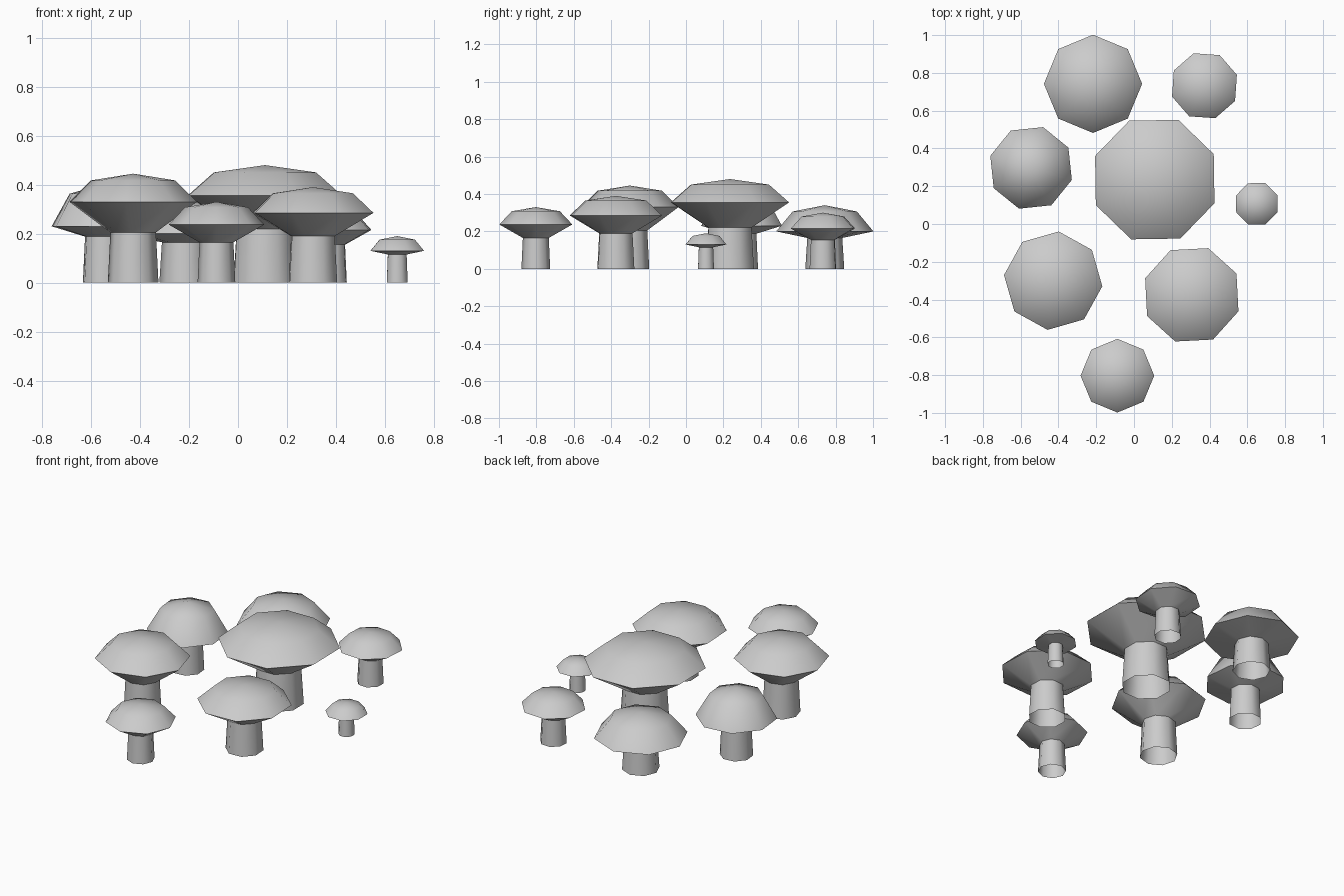
import bpy, bmesh, math

cube = bpy.data.objects.get("Cube")
if cube:
    bpy.data.objects.remove(cube, do_unlink=True)

grey = bpy.data.materials.new("plain grey")
grey.use_nodes = True
tone = (0.6, 0.6, 0.6, 1)
grey.diffuse_color = tone
grey.node_tree.nodes["Principled BSDF"].inputs["Base Color"].default_value = tone

SIDES = 8


def lathe(name, profile, centre, turn):
    """Revolve (radius, height) pairs into an eight-sided surface; radius 0 makes a tip."""
    bm = bmesh.new()
    rings = []
    for radius, z in profile:
        count = SIDES if radius else 1
        angles = [math.radians(turn) + math.tau * i / SIDES for i in range(count)]
        rings.append([bm.verts.new((radius * math.cos(a), radius * math.sin(a), z))
                      for a in angles])
    for low, high in zip(rings, rings[1:]):
        for i in range(SIDES):
            j = (i + 1) % SIDES
            if len(high) == 1:
                bm.faces.new((low[i], low[j], high[0]))
            else:
                bm.faces.new((low[i], low[j], high[j], high[i]))
    mesh = bpy.data.meshes.new(name)
    bm.to_mesh(mesh)
    bm.free()
    mesh.materials.append(grey)
    obj = bpy.data.objects.new(name, mesh)
    obj.location = (*centre, 0)
    bpy.context.collection.objects.link(obj)
    bpy.ops.object.select_all(action="DESELECT")
    obj.select_set(True)
    bpy.context.view_layer.objects.active = obj
    bpy.ops.object.shade_smooth_by_angle(angle=math.radians(50))


def mushroom(name, x, y, turn, cap_r, stem_r, stem_z, rim_z, top_z):
    neck_r = stem_r * 0.9
    shoulder_z = rim_z + (top_z - rim_z) * 0.76
    # Open-ended tapered stem
    lathe(name + "_stem", [(stem_r, 0), (neck_r, stem_z)], (x, y), turn)
    # Cap: sloping underside, wide rim, shoulder and shallow peak
    lathe(name + "_cap", [(neck_r, stem_z), (cap_r, rim_z),
                          (cap_r * 0.66, shoulder_z), (0, top_z)], (x, y), turn)


# name, x, y, turn, cap radius, stem radius, stem top, rim height, peak
for spec in [
    ("large_mushroom", 0.11, 0.235, 23.4, 0.34, 0.138, 0.22, 0.355, 0.48),
    ("front_right_mushroom", -0.428, -0.3, -6.5, 0.262, 0.104, 0.205, 0.33, 0.445),
    ("front_mushroom", -0.088, -0.803, 0, 0.195, 0.077, 0.165, 0.237, 0.33),
    ("front_left_mushroom", 0.306, -0.375, 25.5, 0.262, 0.105, 0.19, 0.285, 0.39),
    ("tiny_mushroom", 0.65, 0.107, 23, 0.118, 0.046, 0.115, 0.13, 0.19),
    ("back_left_mushroom", 0.373, 0.732, 18.5, 0.181, 0.075, 0.155, 0.215, 0.3),
    ("back_mushroom", -0.217, 0.742, 0, 0.26, 0.104, 0.165, 0.2, 0.34),
    ("right_mushroom", -0.545, 0.297, 28.5, 0.225, 0.092, 0.188, 0.23, 0.405),
]:
    mushroom(*spec)
